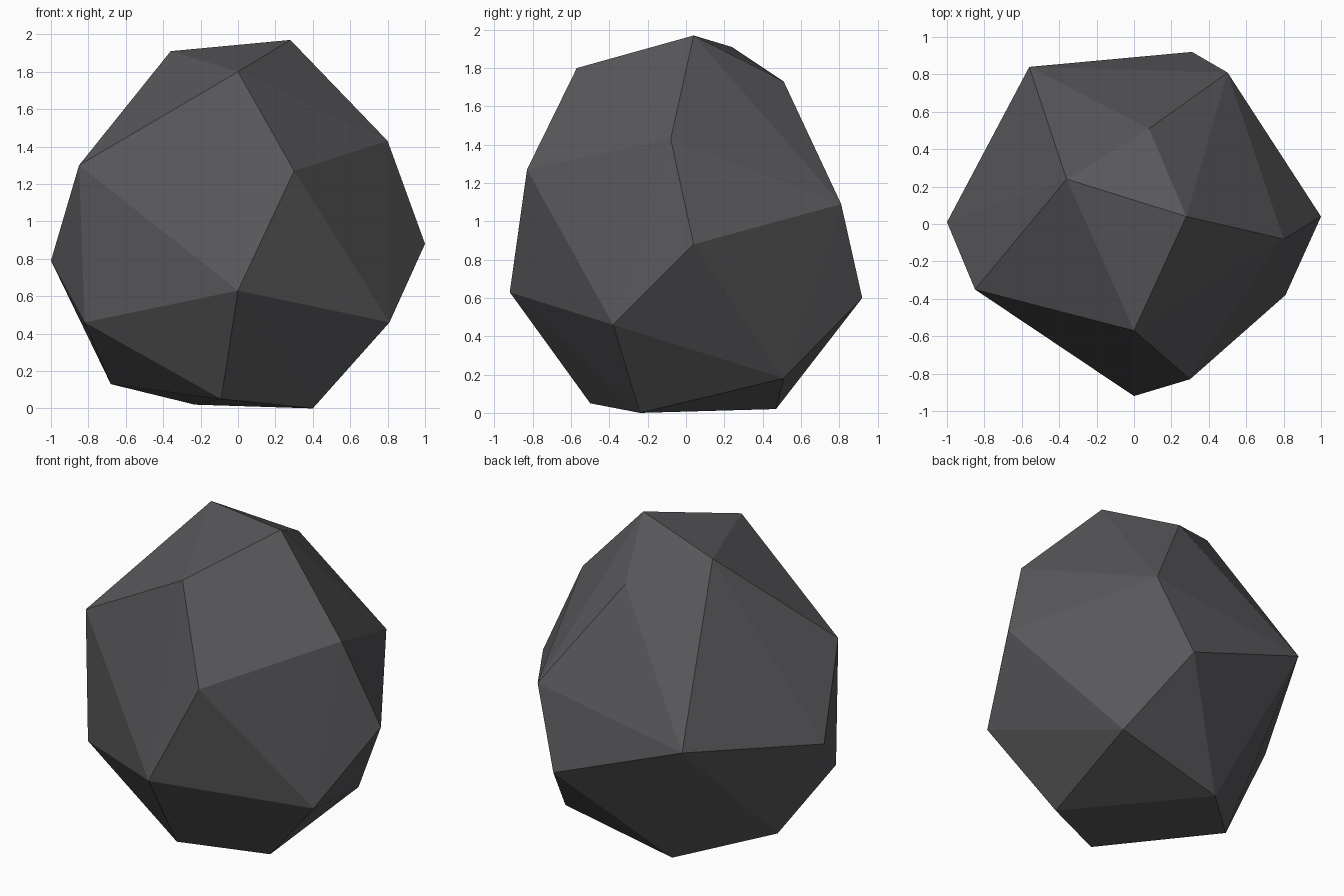
import bpy
import bmesh

# Remove the default cube only
default_cube = bpy.data.objects.get("Cube")
if default_cube:
    bpy.data.objects.remove(default_cube, do_unlink=True)


def make_material(name, colour):
    material = bpy.data.materials.new(name)
    material.use_nodes = True
    material.diffuse_color = colour
    shader = material.node_tree.nodes["Principled BSDF"]
    shader.inputs["Base Color"].default_value = colour
    shader.inputs["Roughness"].default_value = 0.9
    return material


# Corners of the boulder, grouped by height
crown = [(-.36, .24, 1.91), (.28, .04, 1.97), (0, -.57, 1.8), (.08, .51, 1.73)]
shoulder = [(-.85, -.35, 1.3), (.3, -.83, 1.27), (.8, -.08, 1.43), (.5, .81, 1.09)]
waist = [(1, .04, .88), (-1, .01, .79), (-.56, .84, .93), (0, -.92, .63), (.31, .92, .6)]
skirt = [(-.82, -.37, .46), (.81, -.38, .46), (-.68, .03, .13), (.51, .51, .18)]
base = [(-.09, -.5, .05), (.4, -.24, 0), (-.23, .47, .02)]


def make_boulder(name, corners, material):
    """Wrap a faceted convex skin around the corner points."""
    bm = bmesh.new()
    for corner in corners:
        bm.verts.new(corner)
    bmesh.ops.convex_hull(bm, input=bm.verts[:])
    bmesh.ops.recalc_face_normals(bm, faces=bm.faces[:])
    for face in bm.faces:
        face.smooth = False
    mesh = bpy.data.meshes.new(name)
    bm.to_mesh(mesh)
    bm.free()
    mesh.materials.append(material)
    boulder = bpy.data.objects.new(name, mesh)
    bpy.context.scene.collection.objects.link(boulder)
    return boulder


stone = make_material("dark_grey_stone", (.1, .1, .107, 1))
make_boulder("boulder", crown + shoulder + waist + skirt + base, stone)
